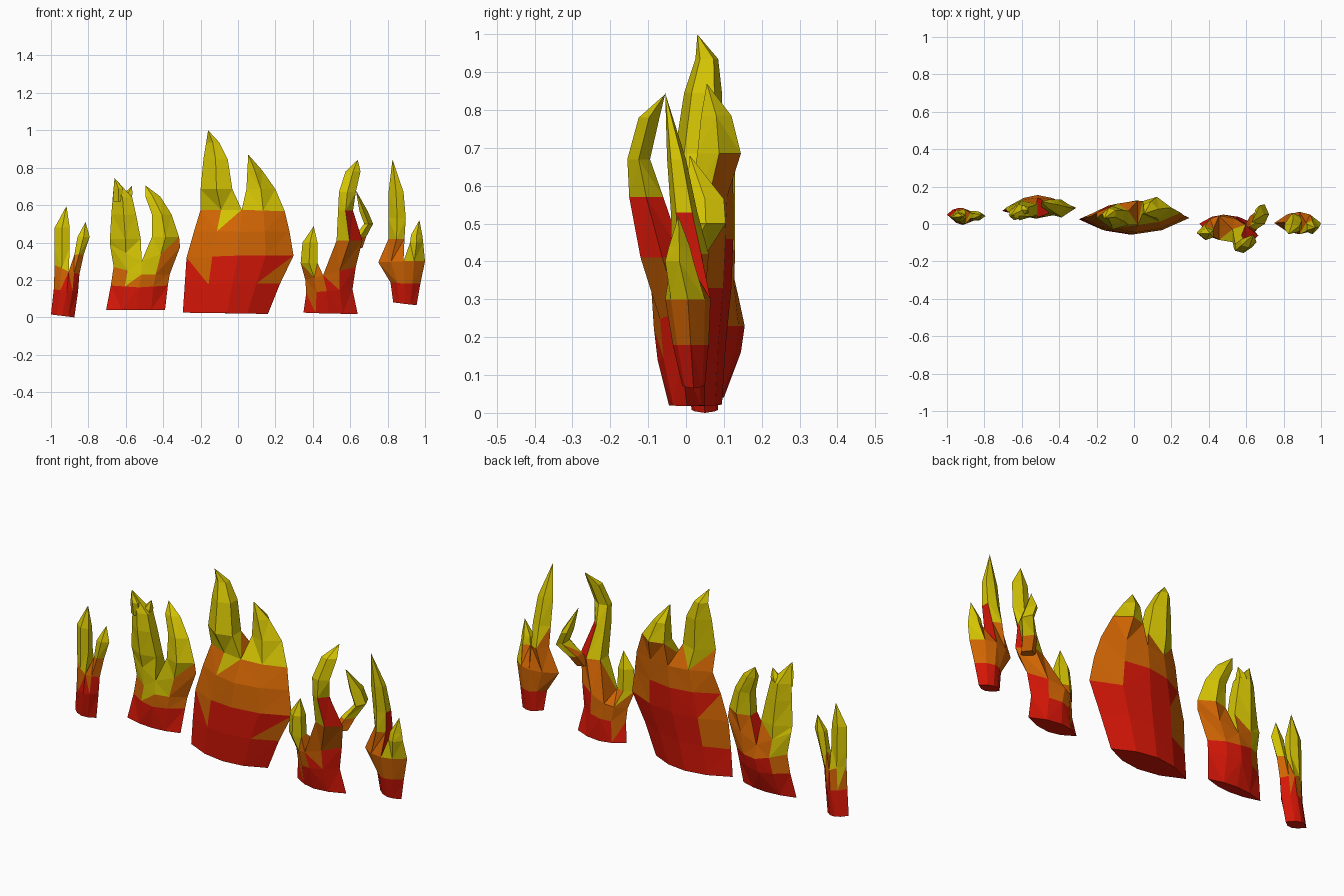
import bpy, bmesh

# Flat colours from the bottom of each flame to its tips
MATS = []
for name, col in (("ember red", (0.66, 0.008, 0.002)), ("flame orange", (0.64, 0.13, 0.001)),
                  ("flame yellow", (0.66, 0.55, 0.001))):
    m = bpy.data.materials.new(name)
    m.diffuse_color = (*col, 1)
    MATS.append(m)
RED, ORANGE, YELLOW = range(3)


def bridge(bm, a, b):
    """Join two rings with triangles."""
    n = len(a)
    for i in range(n):
        j = (i + 1) % n
        if i % 2:
            bm.faces.new((a[i], a[j], b[j]))
            bm.faces.new((a[i], b[j], b[i]))
        else:
            bm.faces.new((a[i], a[j], b[i]))
            bm.faces.new((a[j], b[j], b[i]))


def trunk_ring(bm, xl, xm, xr, yf, yb, zl, zm, zr):
    """Eight points: left, three front, right, three back."""
    yc, h = (yf + yb) / 2, (yb - yf) / 2
    pts = [(xl, yc, zl), ((xl + xm) / 2, yc - h * .75, (zl + zm) / 2), (xm, yf, zm),
           ((xr + xm) / 2, yc - h * .75, (zr + zm) / 2), (xr, yc, zr),
           ((xr + xm) / 2, yc + h * .75, (zr + zm) / 2), (xm, yb, zm),
           ((xl + xm) / 2, yc + h * .75, (zl + zm) / 2)]
    return [bm.verts.new(p) for p in pts]


def tongue(bm, start, rings, tip):
    """Five-sided tongue; a ring is outer x, inner x, front y, back y, z."""
    prev = start
    for xo, xi, yf, yb, z in rings:
        yc, h, xm = (yf + yb) / 2, (yb - yf) / 2, (xo + xi) / 2
        pts = [(xi, yc - h * .6), (xm, yf), (xo, yc), (xm, yb), (xi, yc + h * .6)]
        cur = [bm.verts.new((x, y, z)) for x, y in pts]
        if prev:
            bridge(bm, prev, cur)
        else:
            bm.faces.new(cur)
        prev = cur
    top = bm.verts.new(tip)
    for i in range(5):
        bm.faces.new((prev[i], prev[(i + 1) % 5], top))


def flame(name, trunk, left, right, red, orange, extras=(), patches=()):
    """Trunk that forks into two tongues.
    red/orange: top height, x slope, front y slope, back y slope.
    patches: rule on face centre and normal, material."""
    bm = bmesh.new()
    rings = [trunk_ring(bm, *r) for r in trunk]
    bm.faces.new(rings[0])
    for a, b in zip(rings, rings[1:]):
        bridge(bm, a, b)
    s = rings[-1]
    tongue(bm, [s[2], s[1], s[0], s[7], s[6]], *left)
    tongue(bm, [s[2], s[3], s[4], s[5], s[6]], *right)
    for e in extras:
        tongue(bm, None, *e)
    bmesh.ops.recalc_face_normals(bm, faces=bm.faces)
    # Colour faces by height, with limits that slope across the flame
    cx, cy = trunk[0][1], (trunk[0][3] + trunk[0][4]) / 2
    for f in bm.faces:
        c = f.calc_center_median()
        dx, dy = c.x - cx, c.y - cy
        lim = [z + sx * dx + (sf if dy < 0 else sb) * dy for z, sx, sf, sb in (red, orange)]
        f.material_index = RED if c.z < lim[0] else ORANGE if c.z < lim[1] else YELLOW
        for rule, mat in patches:
            if rule(c, f.normal):
                f.material_index = mat
    me = bpy.data.meshes.new(name)
    bm.to_mesh(me)
    bm.free()
    for m in MATS:
        me.materials.append(m)
    bpy.context.collection.objects.link(bpy.data.objects.new(name, me))


# Small flame at the far left
flame("far_left_flame",
      [(-1, -.94, -.875, .015, .085, .015, .008, 0),
       (-.985, -.915, -.855, -.005, .085, .15, .14, .14),
       (-.98, -.905, -.848, 0, .08, .28, .245, .23)],
      ([(-.982, -.90, .01, .065, .37), (-.98, -.90, .01, .06, .48)], (-.917, .04, .595)),
      ([(-.825, -.875, .02, .07, .335), (-.793, -.858, .02, .065, .43)], (-.815, .05, .51)),
      (.17, .6, 0, -.6), (.25, .8, 0, -1))

# Left flame with a split left tip
flame("left_flame",
      [(-.705, -.54, -.39, .04, .10, .04, .04, .04),
       (-.68, -.53, -.375, .03, .145, .17, .16, .17),
       (-.665, -.515, -.365, .03, .155, .27, .23, .23),
       (-.685, -.515, -.31, .035, .14, .39, .30, .375)],
      ([(-.685, -.52, .03, .125, .42), (-.677, -.545, .02, .115, .55),
        (-.67, -.565, .025, .105, .64)], (-.66, .045, .745)),
      ([(-.315, -.46, .035, .13, .43), (-.355, -.46, .05, .13, .55),
        (-.415, -.495, .08, .13, .645)], (-.495, .12, .705)),
      (.18, 0, 0, .6), (.29, .5, 2, 1.5),
      [([(-.66, -.57, .04, .10, .60), (-.612, -.565, .05, .10, .66)], (-.566, .075, .705)),
       ([(-.67, -.61, .03, .07, .62), (-.665, -.615, .02, .06, .69)], (-.66, .04, .745))],
      [(lambda c, n: -.52 < c.x < -.42 and .2 < c.z < .4 and n.x < -.4, RED)])

# Large middle flame
flame("middle_flame",
      [(-.295, -.06, .16, -.045, .095, .025, .022, .018),
       (-.285, -.03, .225, -.055, .105, .17, .18, .18),
       (-.275, .0, .297, -.055, .12, .32, .33, .33),
       (-.235, .01, .275, -.045, .125, .46, .46, .46),
       (-.2, .02, .25, -.005, .125, .575, .575, .567)],
      ([(-.2, -.03, -.03, .095, .685), (-.185, -.055, -.005, .095, .845),
        (-.17, -.10, .025, .085, .935)], (-.16, .03, 1.0)),
      ([(.2, .045, .03, .145, .685), (.13, .05, .04, .12, .785)], (.055, .055, .87)),
      (.32, -.05, .3, 1.7), (.58, 0, .3, 1), (),
      [(lambda c, n: n.y < 0 and -.12 < c.x < .03 and .5 < c.z < .58, YELLOW),
       (lambda c, n: n.y < 0 and c.z > .58, YELLOW),
       (lambda c, n: n.y < 0 and -.22 < c.x < -.1 and .26 < c.z < .33, ORANGE),
       (lambda c, n: n.y < 0 and c.x > .2 and .2 < c.z < .33, ORANGE),
       (lambda c, n: n.y > 0 and c.x < -.17 and .2 < c.z < .55, ORANGE)])

# Right flame with a hooked side tongue
flame("right_flame",
      [(.35, .48, .64, -.045, .05, .025, .02, .018),
       (.365, .475, .612, -.075, .05, .13, .14, .15),
       (.36, .455, .63, -.085, .045, .20, .225, .27)],
      ([(.335, .425, -.085, -.01, .29), (.345, .425, -.085, -.02, .40)], (.405, -.05, .487)),
      ([(.665, .527, -.12, -.005, .41), (.615, .535, -.15, -.06, .57),
        (.63, .54, -.155, -.095, .67), (.655, .575, -.125, -.07, .78)], (.64, -.055, .842)),
      (.16, .9, 0, -.5), (.36, .9, .5, 1),
      [([(.665, .60, -.06, .02, .37), (.685, .62, -.03, .06, .43), (.722, .675, 0, .105, .50),
         (.695, .65, .0, .10, .565)], (.63, .01, .68))],
      [(lambda c, n: .57 < c.x < .68 and .42 < c.z < .6 and n.x > .4, RED),
       (lambda c, n: c.x > .64 and c.z > .43 and c.y > -.04, YELLOW)])

# Small flame at the far right
flame("far_right_flame",
      [(.83, .89, .955, -.01, .05, .08, .072, .065),
       (.815, .89, .975, -.035, .06, .187, .18, .18),
       (.75, .885, 1.0, -.055, .065, .294, .30, .30)],
      ([(.805, .89, -.04, .06, .42), (.805, .897, -.04, .03, .53),
        (.805, .885, -.05, 0, .67)], (.826, -.055, .845)),
      ([(.99, .92, -.055, .02, .40), (.985, .925, -.045, .01, .44)], (.97, -.02, .52)),
      (.19, .3, .5, .5), (.41, -.8, 1, 1.5), (),
      [(lambda c, n: .8 < c.x < .91 and .31 < c.z < .52 and n.x > .45, RED)])
